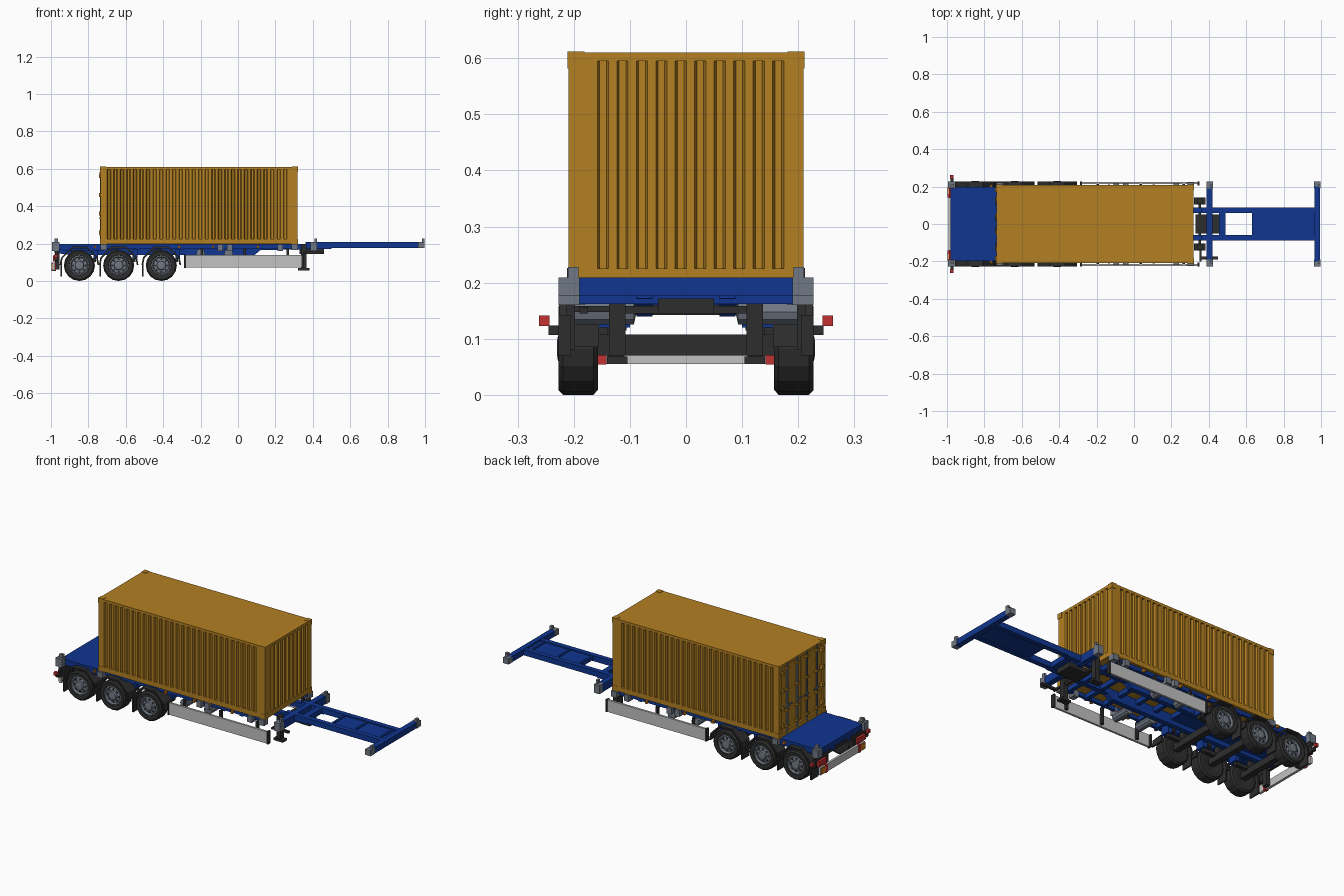
import bpy, bmesh, math
from mathutils import Vector

cube = bpy.data.objects.get("Cube")
if cube:
    bpy.data.objects.remove(cube, do_unlink=True)


def material(name, rgb):
    m = bpy.data.materials.new(name)
    m.use_nodes = True
    m.diffuse_color = (*rgb, 1)
    bsdf = next(n for n in m.node_tree.nodes if n.type == 'BSDF_PRINCIPLED')
    bsdf.inputs["Base Color"].default_value = (*rgb, 1)
    return m


ORANGE = material("container_orange", (0.45, 0.215, 0.016))
BLUE = material("chassis_blue", (0.005, 0.037, 0.28))
DARK = material("rubber_black", (0.027, 0.027, 0.027))
GREY = material("steel_grey", (0.165, 0.19, 0.23))
LIGHT = material("skirt_light_grey", (0.54, 0.54, 0.54))
RED = material("lamp_red", (0.54, 0.03, 0.03))
AMBER = material("reflector_amber", (0.6, 0.2, 0.01))


def finish(bm, name, mat):
    bmesh.ops.recalc_face_normals(bm, faces=bm.faces)
    me = bpy.data.meshes.new(name)
    bm.to_mesh(me)
    bm.free()
    me.materials.append(mat)
    ob = bpy.data.objects.new(name, me)
    bpy.context.collection.objects.link(ob)
    return ob


def box(name, mat, x, y, z):
    """Box from three (low, high) ranges."""
    bm = bmesh.new()
    bmesh.ops.create_cube(bm, size=1)
    for v in bm.verts:
        v.co = [(r[0] + r[1]) / 2 + c * (r[1] - r[0]) for c, r in zip(v.co, (x, y, z))]
    return finish(bm, name, mat)


def pair(name, mat, x, y, z):
    """Box and its mirror image across y = 0."""
    box(name + "_back", mat, x, y, z)
    box(name + "_front", mat, x, (-y[1], -y[0]), z)


def prism(name, mat, pts, a, b, place):
    """Outline extruded from a to b; place(u, v, w) gives the position."""
    bm = bmesh.new()
    ends = [[bm.verts.new(place(u, v, w)) for u, v in pts] for w in (a, b)]
    bm.faces.new(ends[0])
    bm.faces.new(ends[1][::-1])
    n = len(pts)
    for i in range(n):
        j = (i + 1) % n
        bm.faces.new((ends[0][i], ends[0][j], ends[1][j], ends[1][i]))
    return finish(bm, name, mat)


def side_profile(name, mat, pts, y0, y1):
    return prism(name, mat, pts, y0, y1, lambda x, z, y: (x, y, z))


def lathe(name, mat, profile, centre, side, segs=16):
    """Revolve (radius, depth) points about the y axis."""
    bm = bmesh.new()
    verts = [bm.verts.new((r, side * y, 0)) for r, y in profile]
    edges = [bm.edges.new(e) for e in zip(verts, verts[1:])]
    bmesh.ops.spin(bm, geom=verts + edges, cent=(0, 0, 0), axis=(0, 1, 0),
                   angle=math.tau, steps=segs, use_merge=True)
    bmesh.ops.remove_doubles(bm, verts=bm.verts, dist=1e-5)
    bmesh.ops.translate(bm, verts=bm.verts, vec=Vector(centre))
    return finish(bm, name, mat)


def corrugated(name, start, pitch, count, end0, end1, place):
    """Wall with upright recesses, outer plane at v = 0, depth inward."""
    pts = [(end0, -0.02), (end0, 0)]
    for i in range(count):
        u = start + i * pitch
        pts += [(u, 0), (u + 0.004, -0.012), (u + 0.016, -0.012), (u + 0.02, 0)]
    pts += [(end1, 0), (end1, -0.02)]
    return prism(name, ORANGE, pts, 0.225, 0.595, place)


# Container shell
X0, X1, W, Z0, Z1 = -0.735, 0.318, 0.209, 0.197, 0.61
for s, side in ((1, "back"), (-1, "front")):
    corrugated("container_wall_" + side, -0.700, 0.0349, 28, X0 + 0.02, X1 - 0.02,
               lambda u, v, w, s=s: (u, s * (W + v), w))
corrugated("container_nose_wall", -0.158, 0.0347, 10, -W + 0.02, W - 0.02,
           lambda u, v, w: (X1 + v, u, w))
for s, side in ((1, "back"), (-1, "front")):
    y = sorted((s * W, s * (W - 0.02)))
    box("nose_post_" + side, ORANGE, (X1 - 0.02, X1), y, (0.225, 0.595))
    box("door_post_" + side, ORANGE, (X0, X0 + 0.02), y, (0.225, 0.595))
box("container_roof", ORANGE, (X0, X1), (-W, W), (0.595, Z1))
box("container_floor", ORANGE, (X0, X1), (-W, W), (Z0, 0.225))

# Container doors with lock bars
pair("door_leaf", ORANGE, (-0.725, -0.71), (0.002, 0.189), (0.225, 0.595))
for k, y in enumerate((0.045, 0.135)):
    pair(f"lock_bar_{k}", GREY, (-0.738, -0.731), (y - 0.005, y + 0.005), (0.205, 0.605))
    for j, z in enumerate((0.24, 0.33, 0.45, 0.57)):
        pair(f"bar_guide_{k}_{j}", ORANGE, (-0.741, -0.724), (y - 0.012, y + 0.012), (z, z + 0.012))
    pair(f"lock_handle_{k}", GREY, (-0.743, -0.738), (y - 0.035, y + 0.005), (0.36, 0.369))
for j in range(4):
    z = 0.25 + j * 0.1
    pair(f"door_hinge_{j}", ORANGE, (-0.742, -0.724), (0.172, 0.195), (z, z + 0.02))
for x in (-0.737, 0.29):
    for z in (0.195, 0.582):
        pair("corner_casting", ORANGE, (x, x + 0.03), (0.181, 0.211), (z, z + 0.03))

# Main chassis rails and cross members
for s, side in ((1, "back"), (-1, "front")):
    rail = [(-0.98, 0.15), (-0.9, 0.14), (0.09, 0.14), (0.12, 0.165), (0.5, 0.172),
            (0.5, 0.197), (-0.98, 0.197)]
    y0, y1 = sorted((s * 0.06, s * 0.088))
    side_profile("chassis_rail_" + side, BLUE, rail, y0, y1)
for i in range(9):
    x = -0.66 + i * 0.115
    box(f"cross_member_{i}", BLUE, (x, x + 0.022), (-0.195, 0.195), (0.168, 0.194))
pair("edge_rail", BLUE, (-0.73, 0.31), (0.18, 0.196), (0.174, 0.195))
box("spine_plate", BLUE, (-0.98, -0.30), (-0.06, 0.06), (0.165, 0.175))

# Rear deck
side_profile("rear_deck", BLUE, [(-0.98, 0.165), (-0.725, 0.160), (-0.725, 0.197), (-0.98, 0.197)],
             -0.198, 0.198)
pair("rear_corner_post", GREY, (-0.995, -0.955), (0.19, 0.227), (0.16, 0.207))
pair("rear_lock", GREY, (-0.982, -0.962), (0.195, 0.212), (0.207, 0.226))
for x in (-0.735, 0.285):
    pair("container_lock", GREY, (x, x + 0.035), (0.185, 0.222), (0.165, 0.197))
for x in (-0.11, -0.06, 0.21):
    pair("lock_bracket", GREY, (x, x + 0.03), (0.18, 0.218), (0.16, 0.196))
for x in (-0.77, -0.32, -0.14, 0.1):
    pair("side_marker", AMBER, (x, x + 0.012), (0.196, 0.212), (0.175, 0.19))

# Gooseneck
pair("gooseneck_rail", BLUE, (0.36, 0.965), (0.06, 0.088), (0.176, 0.207))
box("gooseneck_plate", BLUE, (0.63, 0.965), (-0.06, 0.06), (0.182, 0.200))
box("gooseneck_cross", BLUE, (0.455, 0.49), (-0.06, 0.06), (0.176, 0.206))
for i, x in enumerate((0.63, 0.77, 0.93)):
    box(f"plate_rib_{i}", BLUE, (x, x + 0.012), (-0.06, 0.06), (0.2, 0.206))
box("gooseneck_head", BLUE, (0.965, 0.995), (-0.2, 0.2), (0.176, 0.209))
box("gooseneck_bolster", BLUE, (0.388, 0.42), (-0.2, 0.2), (0.162, 0.207))
for x, z in ((0.963, 0.176), (0.388, 0.16)):
    pair("bolster_end", GREY, (x, x + 0.035), (0.19, 0.227), (z, 0.209))
    pair("bolster_lock", GREY, (x + 0.02, x + 0.035), (0.192, 0.21), (0.209, 0.228))
box("coupling_block", DARK, (0.33, 0.46), (-0.05, 0.05), (0.145, 0.172))

# Landing legs and crank
pair("landing_leg", DARK, (0.338, 0.366), (0.108, 0.137), (0.07, 0.197))
pair("landing_foot", DARK, (0.322, 0.382), (0.104, 0.141), (0.056, 0.068))
box("landing_cross_shaft", DARK, (0.345, 0.358), (-0.11, 0.11), (0.145, 0.158))
box("crank_shaft", DARK, (0.35, 0.36), (-0.2, -0.13), (0.148, 0.158))
box("crank_handle", DARK, (0.35, 0.45), (-0.19, -0.175), (0.145, 0.157))

# Side skirts, supports and tanks
pair("side_skirt", LIGHT, (-0.278, 0.34), (0.213, 0.225), (0.072, 0.14))
for x in (-0.288, 0.34):
    pair("skirt_end", DARK, (x, x + 0.009), (0.205, 0.227), (0.07, 0.142))
for x in (-0.2, 0.03, 0.26):
    pair("skirt_hanger", DARK, (x, x + 0.014), (0.198, 0.213), (0.08, 0.175))
for x in (-0.2, -0.05):
    for s in (1, -1):
        lathe("air_tank", GREY, [(0, -0.06), (0.024, -0.055), (0.024, 0.055), (0, 0.06)],
              (x, s * 0.148, 0.148), s, 10)

# Axles, wheels and mudguards
for n, x in enumerate((-0.848, -0.638, -0.41)):
    box(f"axle_{n}", DARK, (x - 0.017, x + 0.017), (-0.17, 0.17), (0.07, 0.108))
    pair(f"trailing_arm_{n}", DARK, (x - 0.03, x + 0.09), (0.108, 0.13), (0.1, 0.12))
    pair(f"spring_hanger_{n}", BLUE, (x + 0.075, x + 0.1), (0.1, 0.155), (0.12, 0.168))
    pair(f"air_spring_{n}", DARK, (x - 0.045, x - 0.005), (0.106, 0.14), (0.115, 0.168))
    pair(f"mud_flap_{n}", DARK, (x - 0.102, x - 0.094), (0.158, 0.225), (0.025, 0.105))
    for s in (1, -1):
        c = (x, 0, 0.083)
        lathe(f"tyre_{n}", DARK, [(0.0, 0.165), (0.05, 0.157), (0.074, 0.157), (0.083, 0.165),
              (0.083, 0.219), (0.075, 0.227), (0.054, 0.225), (0.05, 0.21), (0, 0.21)], c, s)
        lathe(f"rim_{n}", GREY, [(0.053, 0.223), (0.047, 0.225), (0.042, 0.213), (0.025, 0.217),
              (0.023, 0.228), (0.012, 0.23), (0, 0.23)], c, s)
        for k in range(8):
            a = k * math.tau / 8
            p = (x + 0.034 * math.cos(a), 0, 0.083 + 0.034 * math.sin(a))
            lathe(f"rim_hole_{n}_{k}", DARK, [(0.006, 0.212), (0.006, 0.2175), (0, 0.2175)], p, s, 6)
        # Half-octagon guard over the tyre
        ang = [math.radians(d) for d in (0, 22.5, 67.5, 112.5, 157.5, 180)]
        arc = [(x + r * math.cos(a), 0.085 + r * math.sin(a))
               for r, seq in ((0.106, ang), (0.097, ang[::-1])) for a in seq]
        y0, y1 = sorted((s * 0.155, s * 0.226))
        side_profile(f"mudguard_{n}", DARK, arc, y0, y1)

# Rear bumper, lamps and markers
box("rear_bumper", LIGHT, (-0.992, -0.978), (-0.2, 0.2), (0.055, 0.098))
pair("bumper_arm", DARK, (-0.978, -0.955), (0.11, 0.14), (0.06, 0.165))
box("lamp_beam", DARK, (-0.978, -0.962), (-0.225, 0.225), (0.142, 0.16))
pair("rear_lamp", RED, (-0.99, -0.976), (0.14, 0.21), (0.105, 0.135))
pair("lamp_panel", DARK, (-0.976, -0.964), (0.135, 0.225), (0.1, 0.142))
pair("bumper_red_end", RED, (-0.996, -0.974), (0.142, 0.16), (0.054, 0.099))
pair("bumper_reflector", AMBER, (-0.996, -0.992), (0.16, 0.198), (0.06, 0.094))
pair("marker_arm", DARK, (-0.982, -0.966), (0.22, 0.245), (0.107, 0.124))
pair("marker_lamp", RED, (-0.984, -0.966), (0.243, 0.262), (0.123, 0.141))
